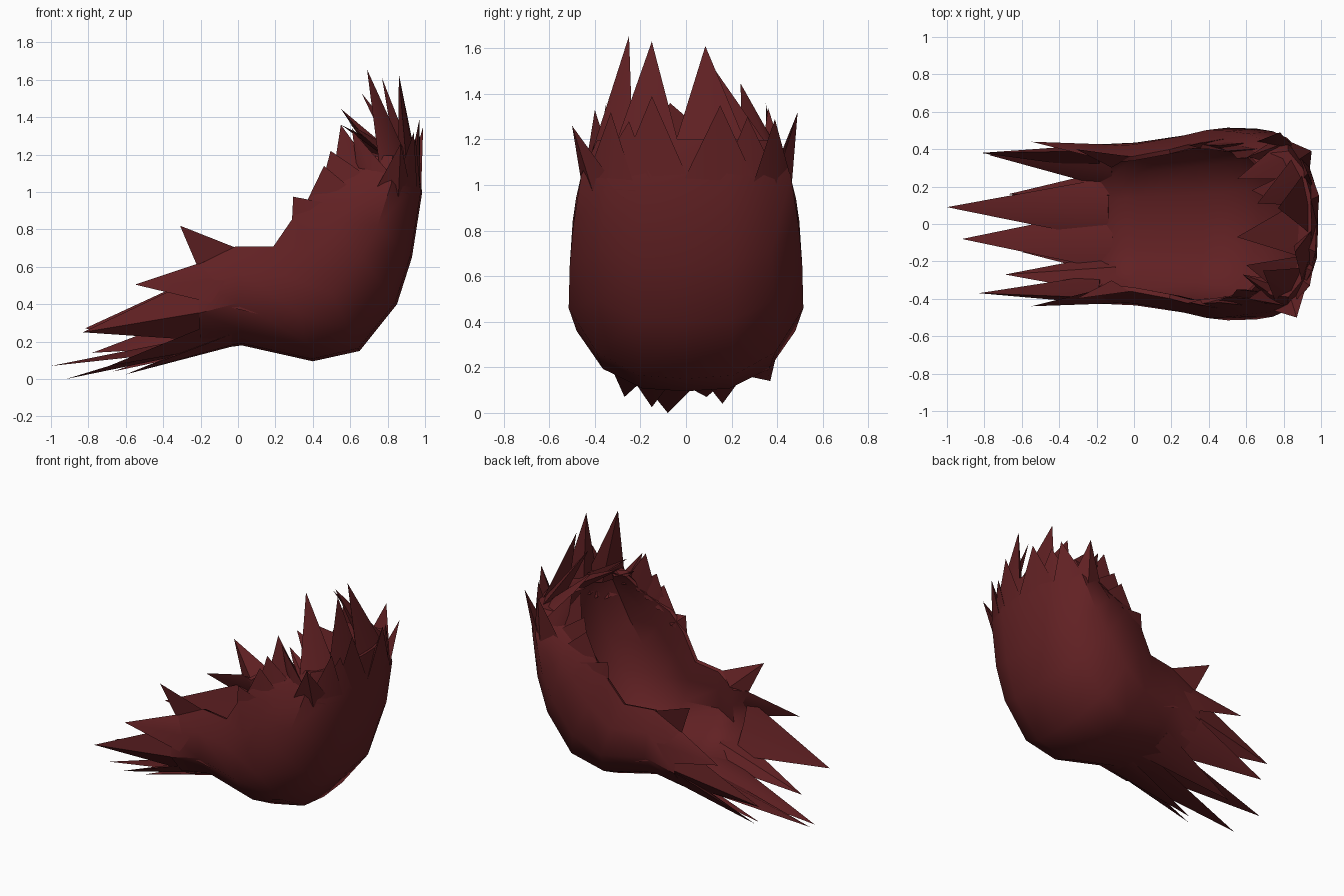
import bpy, bmesh, math
from mathutils import Vector

if "Cube" in bpy.data.objects:
    bpy.data.objects.remove(bpy.data.objects["Cube"])

hair = bpy.data.materials.new("dark_red_hair")
hair.diffuse_color = (0.12, 0.015, 0.017, 1)
hair.use_nodes = True
hair.node_tree.nodes["Principled BSDF"].inputs["Base Color"].default_value = hair.diffuse_color

# Cross-sections from neck to crown: keel x, keel z, rim x, rim z, half width
SECTIONS = [(-0.20, 0.15, -0.22, 0.62, 0.425), (0.02, 0.18, -0.01, 0.71, 0.435),
            (0.40, 0.095, 0.19, 0.71, 0.48), (0.65, 0.15, 0.30, 0.87, 0.515),
            (0.85, 0.40, 0.40, 0.99, 0.51), (0.93, 0.65, 0.50, 1.04, 0.495),
            (0.985, 1.0, 0.60, 1.10, 0.46), (0.95, 1.20, 0.66, 1.19, 0.39)]
# Half cross-section from keel to rim: width share, height share
HALF = [(0, 0), (0.4, 0.02), (0.76, 0.16), (1, 0.43), (0.975, 0.75), (0.83, 1)]


def blend(rows, x):
    i = min(max(int(x), 0), len(rows) - 2)
    return [a + (b - a) * (x - i) for a, b in zip(rows[i], rows[i + 1])]


def surf(s, v):
    """Point on the cap: s runs neck to crown, v runs rim (-1) to rim (1)."""
    cx, cz, rx, rz, w = blend(SECTIONS, s)
    y, t = blend(HALF, abs(v) * 5)
    return Vector((cx + (rx - cx) * t, math.copysign(w * y, v), cz + (rz - cz) * t))


def inset(s, v, depth):
    """Cap point moved toward the middle of the hollow."""
    cx, cz, rx, rz, w = blend(SECTIONS, s)
    axis = Vector((cx + (rx - cx) * 0.8, 0, cz + (rz - cz) * 0.8))
    p = surf(s, v)
    return p + (axis - p).normalized() * depth


def finish(name, bm):
    bmesh.ops.recalc_face_normals(bm, faces=bm.faces)
    me = bpy.data.meshes.new(name)
    bm.to_mesh(me)
    bm.free()
    me.materials.append(hair)
    ob = bpy.data.objects.new(name, me)
    bpy.context.collection.objects.link(ob)
    bpy.context.view_layer.objects.active = ob
    for o in bpy.context.selected_objects:
        o.select_set(False)
    ob.select_set(True)
    bpy.ops.object.shade_smooth_by_angle(angle=math.radians(40))
    return ob


def add_spike(bm, a, b, tip, depth):
    """Lock of hair rooted on the cap between a and b, ending at tip."""
    mid = ((a[0] + b[0]) / 2, (a[1] + b[1]) / 2)
    pts = (surf(*a), surf(*mid), surf(*b), inset(*mid, depth))
    ring = [bm.verts.new(p) for p in pts]
    top = bm.verts.new(tip)
    for i in range(4):
        bm.faces.new((ring[i], ring[(i + 1) % 4], top))
    bm.faces.new(ring[::-1])


# Open cap: outer skin and lining, thick at the keel and thin at the side rim
N = 10
bm = bmesh.new()
params = [[(s, -1 + 2 * j / N) for j in range(N + 1)] for s in range(len(SECTIONS))]
outer = [[bm.verts.new(surf(*p)) for p in row] for row in params]
lining = [[bm.verts.new(inset(s, v, 0.085 if abs(v) < 0.9 else 0.025)
                        + Vector((0.09 if s == 0 else 0, 0, 0))) for s, v in row]
          for row in params]
for grid in (outer, lining):
    for r0, r1 in zip(grid, grid[1:]):
        for j in range(N):
            bm.faces.new((r0[j], r0[j + 1], r1[j + 1], r1[j]))
for i in (0, -1):
    for j in range(N):
        bm.faces.new((outer[i][j], outer[i][j + 1], lining[i][j + 1], lining[i][j]))
for j in (0, -1):
    for k in range(len(SECTIONS) - 1):
        bm.faces.new((outer[k][j], outer[k + 1][j], lining[k + 1][j], lining[k][j]))
finish("hair_cap", bm)

# Nape locks sweeping back: centre v, half span, root s, tip
bm = bmesh.new()
for v, dv, s, tip in [
        (0.10, 0.20, 0.3, (-1.0, 0.09, 0.07)), (-0.10, 0.20, 0.4, (-0.92, -0.08, 0.0)),
        (0.22, 0.16, 0.8, (-0.67, 0.16, 0.04)), (-0.20, 0.16, 0.8, (-0.60, -0.15, 0.025)),
        (-0.34, 0.16, 0.5, (-0.69, -0.27, 0.07)), (0.42, 0.2, 0.4, (-0.78, 0.37, 0.14)),
        (0.62, 0.26, 0.1, (-0.82, 0.38, 0.27)), (-0.60, 0.27, 0.1, (-0.83, -0.37, 0.25))]:
    add_spike(bm, (s, v - dv), (s, v + dv), tip, 0.08)
# Mirrored side locks beside the neck
for m in (-1, 1):
    add_spike(bm, (1.3, 0.54 * m), (0.05, 0.99 * m), (-0.55, 0.44 * m, 0.505), 0.08)
    add_spike(bm, (0.0, 0.98 * m), (0.95, 1.0 * m), (-0.31, 0.40 * m, 0.82), 0.06)
finish("nape_locks", bm)

# Mirrored short locks stepping up the side rim
bm = bmesh.new()
for m in (-1, 1):
    for s0, s1, tip in [(2.9, 4.3, (0.295, 0.42, 0.975)), (3.7, 5.4, (0.46, 0.42, 1.14)),
                        (4.4, 6.2, (0.495, 0.39, 1.22)), (5.0, 6.8, (0.55, 0.35, 1.36))]:
        add_spike(bm, (s0, m), (s1, 0.9 * m), (tip[0], tip[1] * m, tip[2]), 0.05)
finish("side_locks", bm)

# Crown locks: outer layer, then tall inner layer leaning over the opening
bm = bmesh.new()
for v, dv, s, tip, depth in [
        (0.64, 0.20, 5.8, (0.78, 0.49, 1.32), .1), (0.48, 0.16, 5.9, (0.95, 0.39, 1.29), .1),
        (-0.50, 0.20, 5.8, (0.87, -0.50, 1.26), .1), (-0.40, 0.16, 5.9, (0.94, -0.33, 1.32), .1),
        (0.16, 0.20, 5.9, (0.99, 0.15, 1.35), .1), (-0.16, 0.20, 5.9, (0.97, -0.15, 1.39), .1),
        (0.33, 0.16, 6.1, (0.93, 0.27, 1.30), .1), (-0.33, 0.16, 6.1, (0.95, -0.25, 1.28), .1),
        (-0.50, 0.22, 6.5, (0.69, -0.25, 1.655), .12), (-0.22, 0.20, 6.6, (0.86, -0.15, 1.63), .12),
        (0.14, 0.22, 6.6, (0.77, 0.085, 1.61), .12), (0.52, 0.22, 6.6, (0.55, 0.24, 1.445), .12),
        (0.78, 0.18, 6.3, (0.61, 0.36, 1.34), .1), (-0.78, 0.18, 6.3, (0.61, -0.40, 1.33), .1),
        (0.32, 0.20, 6.8, (0.66, 0.11, 1.53), .14), (-0.02, 0.22, 6.8, (0.55, -0.07, 1.36), .14),
        (-0.40, 0.20, 6.8, (0.60, -0.22, 1.36), .14), (0.22, 0.2, 6.9, (0.63, 0.18, 1.30), .14),
        (-0.72, 0.2, 6.8, (0.58, -0.27, 1.26), .1)]:
    add_spike(bm, (s, v - dv), (s, v + dv), tip, depth)
finish("crown_locks", bm)
